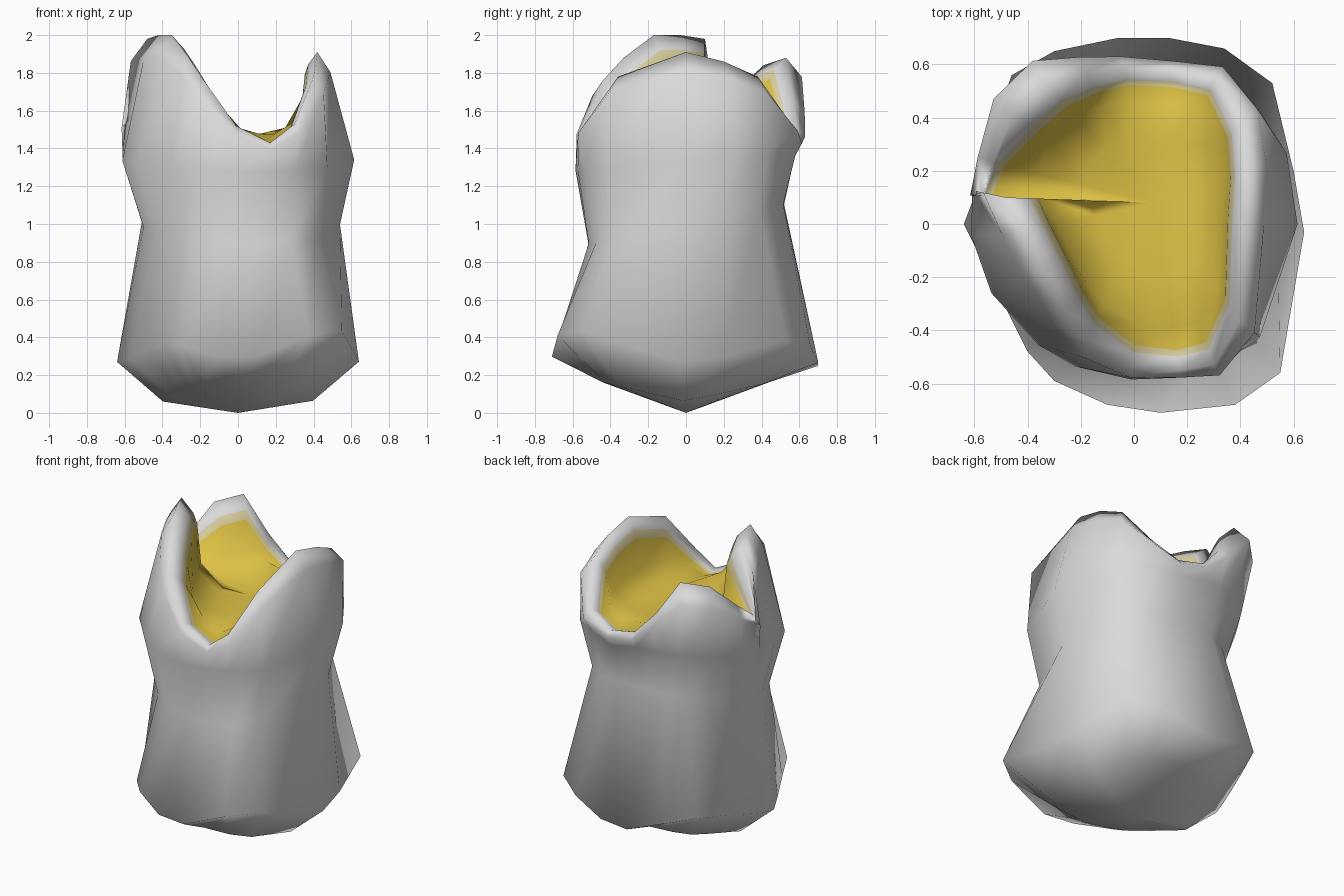
import bpy, bmesh, math

if "Cube" in bpy.data.objects:
    bpy.data.objects.remove(bpy.data.objects["Cube"])

def material(name, c):
    m = bpy.data.materials.new(name)
    m.diffuse_color = (*c, 1)
    m.use_nodes = True
    m.node_tree.nodes["Principled BSDF"].inputs["Base Color"].default_value = m.diffuse_color
    return m

mats = [material("light_grey", (0.70, 0.70, 0.70)),
        material("pale_yellow", (0.70, 0.62, 0.34)),
        material("yellow", (0.75, 0.55, 0.06))]

# Columns round the body: rim x, y, z then base x, y
COLS = [
    (.42, 0, 1.91, .64, -.03), (.43, .2, 1.86, .60, .2), (.41, .38, 1.78, .52, .53),
    (.31, .55, 1.54, .34, .66), (.14, .58, 1.46, .13, .70), (-.04, .59, 1.50, -.06, .70),
    (-.18, .57, 1.65, -.3, .65), (-.33, .53, 1.88, -.46, .56), (-.46, .41, 1.84, -.53, .37),
    (-.53, .23, 1.67, -.58, .2), (-.57, .10, 1.56, -.61, .08), (-.48, .10, 1.98, -.64, .0),
    (-.42, -.03, 2.0, -.57, -.14), (-.35, -.17, 2.0, -.49, -.3), (-.26, -.33, 1.88, -.40, -.48),
    (-.18, -.44, 1.76, -.3, -.59), (-.01, -.54, 1.52, -.1, -.68), (.17, -.55, 1.43, .1, -.71),
    (.3, -.53, 1.53, .38, -.68), (.4, -.36, 1.78, .55, -.56)]
CX, CY = .08, .08          # middle of the hollow

def oval(a, rx, ry):
    c, s = math.cos(a), math.sin(a)
    p = 1.85 if c < 0 and s < 0 else 2.4       # the front left is flatter
    r = (abs(c / rx) ** p + abs(s / ry) ** p) ** (-1 / p)
    return r * c, r * s

def column(rx, ry, rz, bx, by):
    """Points of one wall section, from underside over the rim to the saddle floor."""
    a = math.atan2(ry, rx)
    t = max((rz - 1.43) / 0.5, 0)              # lobe height
    k = 1.05 + .12 * t
    wide = .09 if rx < -.5 else 0              # yellow runs out into the slit
    inner = lambda f, z: (CX + f * (rx - CX), CY + f * (ry - CY), z)
    wx, wy = oval(math.atan2(ry + by, rx + bx), .525, .52)
    sx, sy = oval(a, .615, .585)
    low = 1.46 + .09 * t                       # foot of the inner wall
    return [(bx * .62, by * .62, .06 + .1 * abs(by) / .7),
            (bx, by, .27 - .03 * by + .6 * max(abs(bx * by) - .06, 0)),
            (wx + .015, wy, 1.0 + .2 * wy),
            (sx, sy, min(1.34 + .1 * sy, rz - .1)),
            (rx * k, ry * k, rz - .03 - .08 * t),
            (rx, ry, rz),
            inner(.92 - .07 * t + wide, rz - .01 - .06 * t),
            inner(.88 - .08 * t + wide, rz - .015 - .11 * t),
            inner(.74, min(low + .03, rz + .015)),
            inner(.45, 1.475)]

# Solid body with a lobed rim and a yellow saddle between the lobes
bm = bmesh.new()
walls = [[bm.verts.new(p) for p in column(*c)] for c in COLS]
under = bm.verts.new((0, 0, 0))
floor = bm.verts.new((CX, CY, 1.48))
n = len(walls)
for i in range(n):
    a, b = walls[i], walls[(i + 1) % n]
    bm.faces.new((under, b[0], a[0]))
    for j in range(len(a) - 1):
        f = bm.faces.new((a[j], b[j], b[j + 1], a[j + 1]))
        f.material_index = 0 if j < 6 else 1 if j == 6 else 2
    bm.faces.new((a[-1], b[-1], floor)).material_index = 2
bmesh.ops.recalc_face_normals(bm, faces=bm.faces)
for f in bm.faces:
    f.smooth = True
me = bpy.data.meshes.new("lobed_body")
bm.to_mesh(me)
bm.free()
for m in mats:
    me.materials.append(m)
bpy.context.collection.objects.link(bpy.data.objects.new("lobed_body", me))
